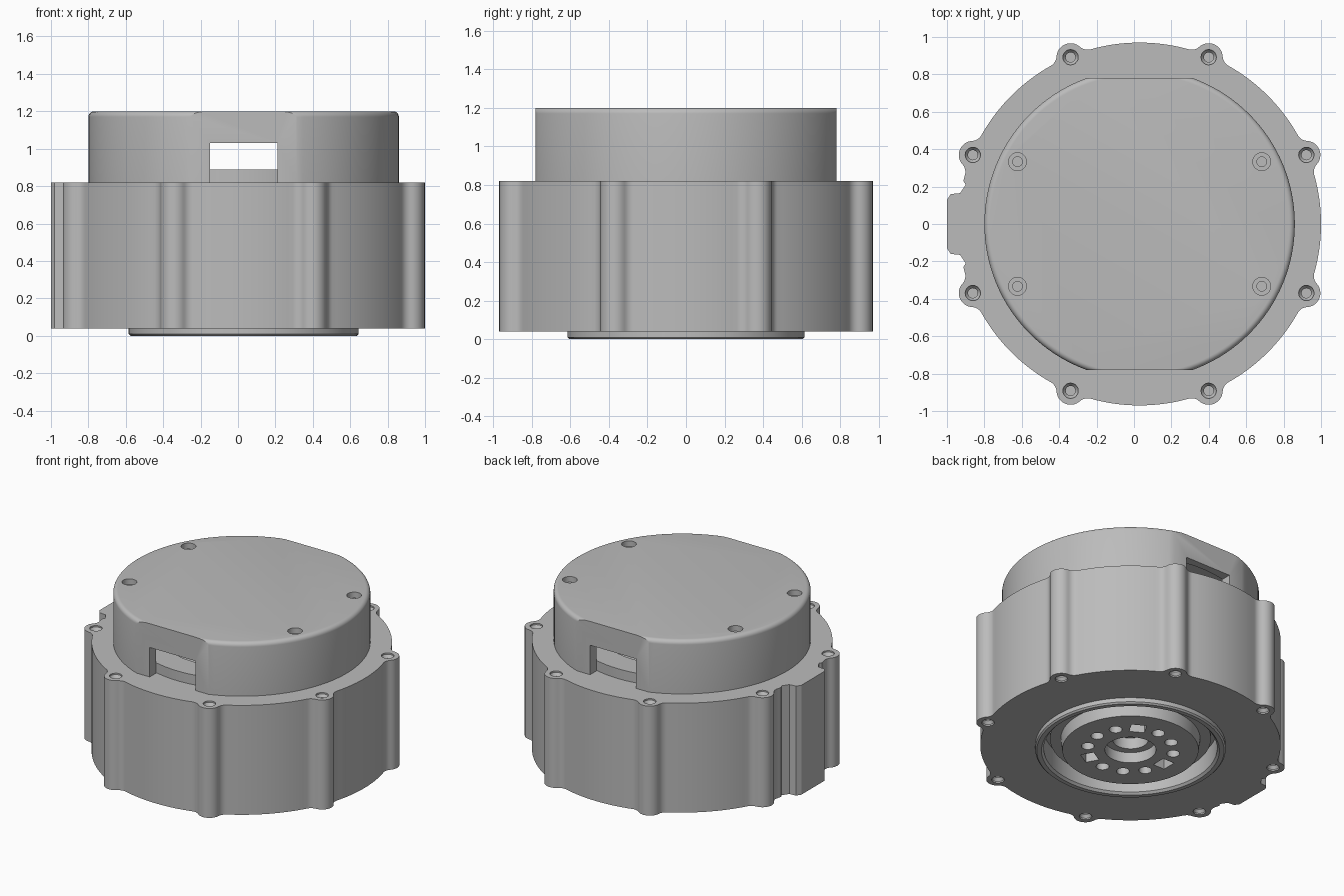
import bpy, bmesh
from math import sin, cos, pi, radians, acos, atan2
from mathutils import Matrix, Vector

if "Cube" in bpy.data.objects:
    bpy.data.objects.remove(bpy.data.objects["Cube"])

AXIS_X = 0.03            # main axis of the round parts
BODY_R, LOBE_D, LOBE_R, FILLET = 0.97, 0.965, 0.075, 0.06

metal = bpy.data.materials.new("grey metal")
metal.use_nodes = True
GREY = (0.5, 0.5, 0.5, 1)
metal.diffuse_color = GREY
metal.node_tree.nodes["Principled BSDF"].inputs["Base Color"].default_value = GREY


def arc(c, r, a0, a1, n):
    return [Vector((c[0] + r * cos(a0 + (a1 - a0) * i / n),
                    c[1] + r * sin(a0 + (a1 - a0) * i / n))) for i in range(n + 1)]


def polar(r, a):
    return Vector((r * cos(a), r * sin(a)))


def angle(v):
    return atan2(v.y, v.x)


def lathe(bm, profile, x=0, y=0, segs=32, ring=False):
    """Turn (radius, z) points about a vertical axis; ring closes the profile on itself."""
    loops = []
    for r, z in profile:
        loops.append([bm.verts.new((x + r * cos(2 * pi * i / segs), y + r * sin(2 * pi * i / segs), z))
                      for i in range(segs)])
    pairs = list(zip(loops, loops[1:]))
    if ring:
        pairs.append((loops[-1], loops[0]))
    else:
        bm.faces.new(loops[0])
        bm.faces.new(loops[-1])
    for a, b in pairs:
        for i in range(segs):
            j = (i + 1) % segs
            bm.faces.new((a[i], a[j], b[j], b[i]))


def box(bm, centre, size, turn=0):
    m = Matrix.Translation(centre) @ Matrix.Rotation(turn, 4, 'Z') @ Matrix.Diagonal((*size, 1))
    bmesh.ops.create_cube(bm, size=1, matrix=m)


def make(name, bm):
    bmesh.ops.recalc_face_normals(bm, faces=bm.faces)
    mesh = bpy.data.meshes.new(name)
    bm.to_mesh(mesh)
    bm.free()
    mesh.materials.append(metal)
    ob = bpy.data.objects.new(name, mesh)
    bpy.context.collection.objects.link(ob)
    return ob


def activate(ob):
    bpy.ops.object.select_all(action='DESELECT')
    ob.select_set(True)
    bpy.context.view_layer.objects.active = ob


def cut(ob, bm):
    cutter = make("cutter", bm)
    cutter.hide_render = True
    mod = ob.modifiers.new("cut", 'BOOLEAN')
    mod.operation, mod.solver, mod.object = 'DIFFERENCE', 'EXACT', cutter
    activate(ob)
    bpy.ops.object.modifier_apply(modifier=mod.name)
    bpy.data.objects.remove(cutter)


def smooth(ob):
    activate(ob)
    bpy.ops.object.shade_smooth_by_angle(angle=radians(30))


# housing outline: round body, eight filleted screw lobes, one tab on the -x side
phi = acos((LOBE_D**2 + (BODY_R + FILLET)**2 - (LOBE_R + FILLET)**2) / (2 * LOBE_D * (BODY_R + FILLET)))
STEP = pi / 4
lobes = [pi / 8 + k * STEP for k in range(8)]
outline = []
for k, t in enumerate(lobes):
    c = polar(LOBE_D, t)
    f0, f1 = polar(BODY_R + FILLET, t - phi), polar(BODY_R + FILLET, t + phi)
    turn = (angle(c - f0) - (t - phi + pi)) % (2 * pi) - 2 * pi
    outline += arc(f0, FILLET, t - phi + pi, t - phi + pi + turn, 6)
    s = angle(f0 - c)
    outline += arc(c, LOBE_R, s, s + (angle(f1 - c) - s) % (2 * pi), 14)[1:]
    s = angle(c - f1)
    outline += arc(f1, FILLET, s, s + turn, 6)[1:]
    if k == 3:
        side = [Vector((-0.93, 0.21)), Vector((-0.96, 0.165)), Vector((-1.01, 0.16)), Vector((-1.03, 0.13))]
        outline += arc((0, 0), BODY_R, t + phi, pi - 0.24, 6)[1:]
        outline += side + [Vector((p.x, -p.y)) for p in reversed(side)]
        outline += arc((0, 0), BODY_R, pi + 0.24, t + STEP - phi, 6)[:-1]
    else:
        outline += arc((0, 0), BODY_R, t + phi, t + STEP - phi, 18)[1:-1]

bm = bmesh.new()
base = bm.faces.new([bm.verts.new((p.x + AXIS_X, p.y, 0.04)) for p in outline])
top = bmesh.ops.extrude_face_region(bm, geom=[base])
bmesh.ops.translate(bm, vec=(0, 0, 0.78), verts=[g for g in top["geom"] if isinstance(g, bmesh.types.BMVert)])
housing = make("housing", bm)

# countersunk screw holes in both ends of the lobes, and the bottom bore
bm = bmesh.new()
for t in lobes:
    p = polar(LOBE_D, t)
    for z, s in ((0.82, 1), (0.04, -1)):
        lathe(bm, [(0.041, z + s * 0.02), (0.041, z - s * 0.01), (0.026, z - s * 0.03), (0.026, z - s * 0.15)],
              p.x + AXIS_X, p.y, 20)
lathe(bm, [(0.59, -0.1), (0.59, 0.16)], AXIS_X, 0, 96)
cut(housing, bm)
smooth(housing)

# raised ring around the output hub
bm = bmesh.new()
lathe(bm, [(0.615, 0.06), (0.615, 0.01), (0.605, 0), (0.575, 0), (0.56, 0.015), (0.56, 0.16), (0.615, 0.16)],
      AXIS_X, 0, 96, True)
smooth(make("bottom_ring", bm))

# output hub with centre bore, bolt holes and three square pockets
bm = bmesh.new()
lathe(bm, [(0.52, 0.16), (0.52, 0.09), (0.45, 0.09), (0.44, 0.005), (0.165, 0.005), (0.165, 0.08),
           (0.115, 0.08), (0.115, 0.16)], AXIS_X, 0, 96, True)
hub = make("output_hub", bm)
bm = bmesh.new()
for k in range(12):
    a = k * pi / 6
    p = polar(0.28, a)
    if k % 4 == 2:
        box(bm, (p.x + AXIS_X, p.y, 0.03), (0.09, 0.1, 0.12), a)
    else:
        lathe(bm, [(0.042, -0.03), (0.042, 0.09)], p.x + AXIS_X, p.y, 20)
cut(hub, bm)
smooth(hub)

# cap: turned shell with rounded rim, two flats and hollow inside
bm = bmesh.new()
rim = [(p.x, p.y) for p in arc((0.8, 1.17), 0.03, 0, pi / 2, 6)]
lathe(bm, [(0.83, 0.82)] + rim, AXIS_X, 0, 128)
cap = make("cap", bm)
bm = bmesh.new()
for s in (-1, 1):
    box(bm, (AXIS_X, s * 0.93, 1), (2, 0.3, 1))
cut(cap, bm)
bm = bmesh.new()
lathe(bm, [(0.73, 0.7), (0.73, 1.08)], AXIS_X, 0, 96)
cut(cap, bm)

# cable window through both flats, then cap screw holes
bm = bmesh.new()
box(bm, (AXIS_X, 0, 0.88), (0.36, 2, 0.3))
cut(cap, bm)
bm = bmesh.new()
for sx in (-1, 1):
    for sy in (-1, 1):
        lathe(bm, [(0.048, 1.25), (0.048, 1.16), (0.026, 1.16), (0.026, 1.12)],
              AXIS_X + sx * 0.653, sy * 0.333, 24)
cut(cap, bm)
smooth(cap)

# inner collar seen through the windows
bm = bmesh.new()
lathe(bm, [(0.725, 0.81), (0.725, 0.89), (0.55, 0.89), (0.55, 0.81)], AXIS_X, 0, 96, True)
smooth(make("inner_collar", bm))
